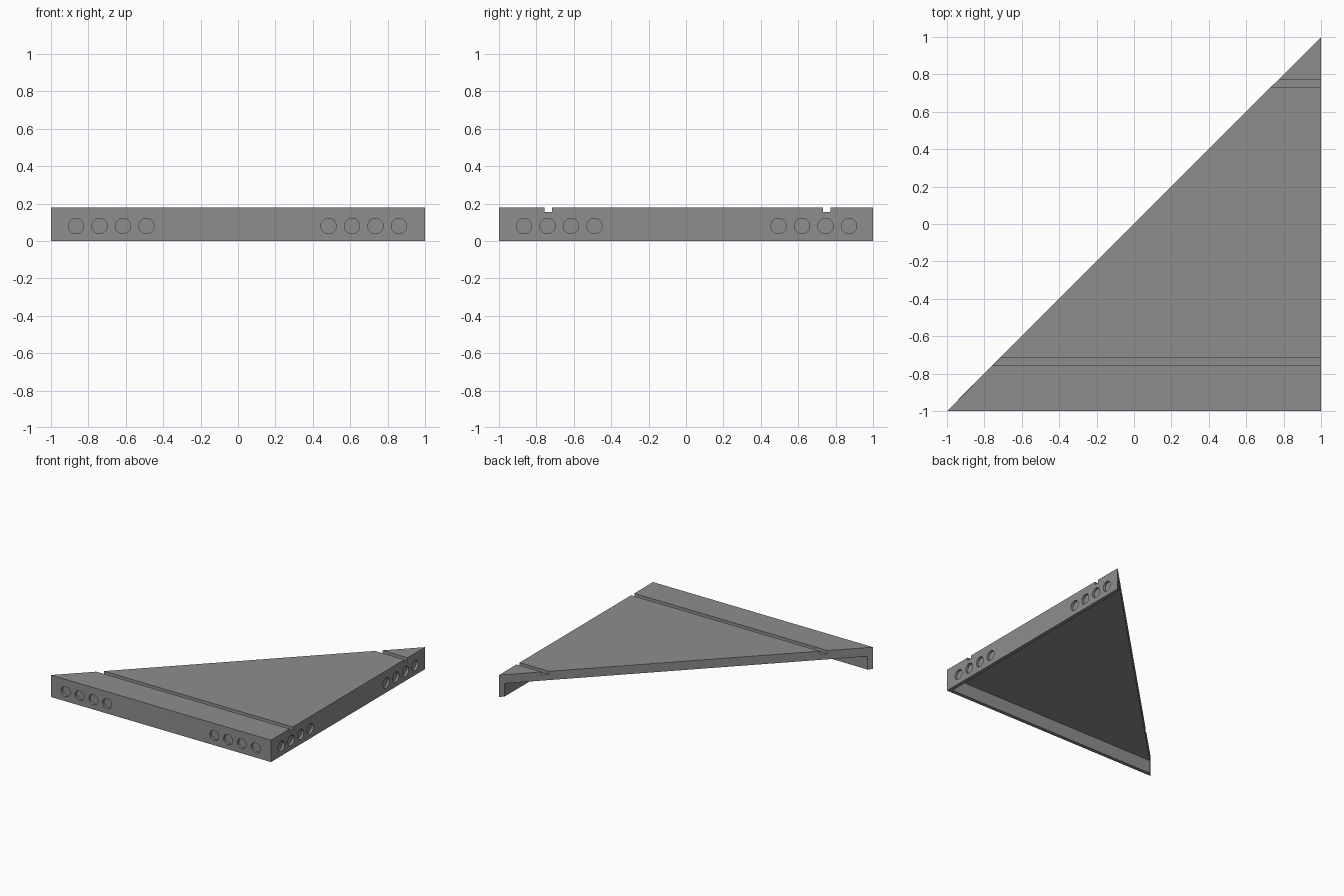
import bpy, bmesh, math
from mathutils import Matrix

if "Cube" in bpy.data.objects:
    bpy.data.objects.remove(bpy.data.objects["Cube"])

HEIGHT, PLATE_BOTTOM = 0.18, 0.108
WALL, HOLE_R, HOLE_DEPTH = 0.03, 0.041, 0.02

grey = bpy.data.materials.new("mid grey")
grey.diffuse_color = (0.27, 0.27, 0.27, 1)
grey.use_nodes = True
grey.node_tree.nodes["Principled BSDF"].inputs["Base Color"].default_value = grey.diffuse_color


def make_object(name, bm):
    bmesh.ops.recalc_face_normals(bm, faces=bm.faces)
    mesh = bpy.data.meshes.new(name)
    bm.to_mesh(mesh)
    bm.free()
    mesh.materials.append(grey)
    ob = bpy.data.objects.new(name, mesh)
    bpy.context.collection.objects.link(ob)
    return ob


def add_prism(bm, outline, z0, z1):
    face = bm.faces.new([bm.verts.new((x, y, z0)) for x, y in outline])
    geom = bmesh.ops.extrude_face_region(bm, geom=[face])["geom"]
    top = [v for v in geom if isinstance(v, bmesh.types.BMVert)]
    bmesh.ops.translate(bm, verts=top, vec=(0, 0, z1 - z0))


def cut(ob, cutter):
    cutter.hide_render = True
    mod = ob.modifiers.new("cut", 'BOOLEAN')
    mod.operation, mod.solver, mod.object = 'DIFFERENCE', 'EXACT', cutter
    bpy.ops.object.select_all(action='DESELECT')
    ob.select_set(True)
    bpy.context.view_layer.objects.active = ob
    bpy.ops.object.modifier_apply(modifier=mod.name)
    bpy.data.objects.remove(cutter)


# Right-angled triangular body
bm = bmesh.new()
add_prism(bm, [(-1, -1), (1, -1), (1, 1)], 0, HEIGHT)
body = make_object("triangular_plate", bm)

# Hollow underside, open along the sloping side, leaving two walls
bm = bmesh.new()
inner = 1 - WALL
add_prism(bm, [(-1.5, -inner), (inner, -inner), (inner, 1.5), (-1.5, 1.5)], -0.1, PLATE_BOTTOM)
cut(body, make_object("underside_cutter", bm))

# Two shallow grooves across the top
bm = bmesh.new()
for y in (-0.737, 0.752):
    add_prism(bm, [(-1.2, y - 0.02), (1.2, y - 0.02), (1.2, y + 0.02), (-1.2, y + 0.02)],
              HEIGHT - 0.026, HEIGHT + 0.1)
cut(body, make_object("groove_cutter", bm))

# Blind round holes: two groups of four on each wall
bm = bmesh.new()
tilt_front = Matrix.Rotation(math.pi / 2, 4, 'X')
tilt_right = Matrix.Rotation(math.pi / 2, 4, 'Y')
for i in range(4):
    step = 0.1255 * i
    for x in (-0.866 + step, 0.484 + step):
        bmesh.ops.create_cone(bm, cap_ends=True, segments=32, radius1=HOLE_R, radius2=HOLE_R,
                              depth=2 * HOLE_DEPTH,
                              matrix=Matrix.Translation((x, -1, 0.08)) @ tilt_front)
    for y in (-0.866 + step, 0.495 + step):
        bmesh.ops.create_cone(bm, cap_ends=True, segments=32, radius1=HOLE_R, radius2=HOLE_R,
                              depth=2 * HOLE_DEPTH,
                              matrix=Matrix.Translation((1, y, 0.08)) @ tilt_right)
cut(body, make_object("hole_cutter", bm))

bpy.ops.object.shade_smooth_by_angle(angle=math.radians(30))
